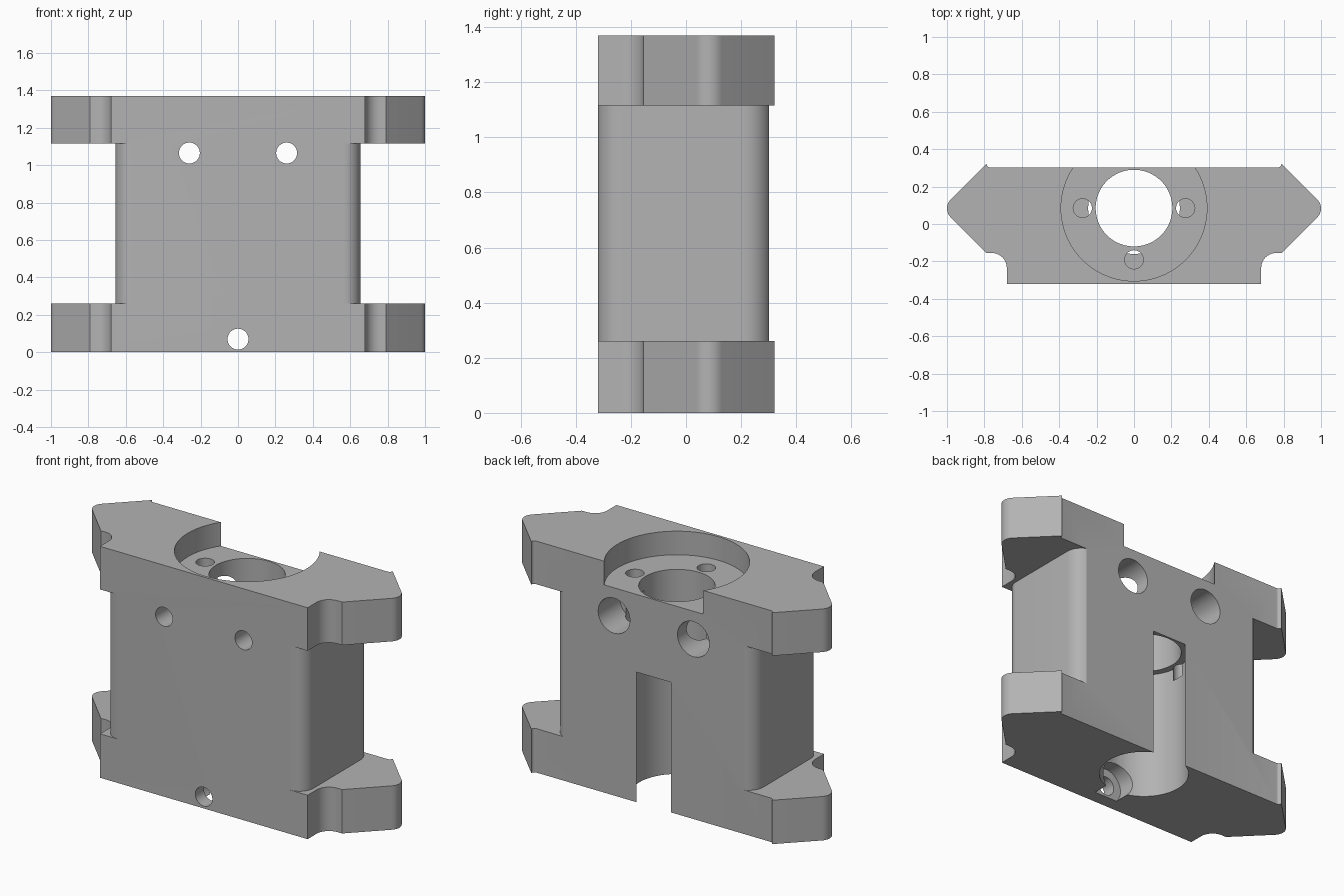
import bpy, bmesh, math
from math import radians, cos, sin
from mathutils import Matrix, Vector

cube = bpy.data.objects.get("Cube")
if cube:
    bpy.data.objects.remove(cube, do_unlink=True)

HEIGHT, FRONT, BACK = 1.37, -0.32, 0.302
BORE_Y = 0.085


def add_object(name, bm):
    bmesh.ops.recalc_face_normals(bm, faces=bm.faces)
    mesh = bpy.data.meshes.new(name)
    bm.to_mesh(mesh)
    bm.free()
    obj = bpy.data.objects.new(name, mesh)
    bpy.context.collection.objects.link(obj)
    return obj


def arc(cx, cy, r, start, end, steps=10):
    angles = [radians(start + (end - start) * i / steps) for i in range(steps + 1)]
    return [(cx + r * cos(a), cy + r * sin(a)) for a in angles]


def prism(name, outline, z0, z1):
    bm = bmesh.new()
    face = bm.faces.new([bm.verts.new((x, y, z0)) for x, y in outline])
    result = bmesh.ops.extrude_face_region(bm, geom=[face])
    verts = [v for v in result["geom"] if isinstance(v, bmesh.types.BMVert)]
    bmesh.ops.translate(bm, verts=verts, vec=(0, 0, z1 - z0))
    return add_object(name, bm)


def cylinder(name, r, start, end, segments=48):
    start, end = Vector(start), Vector(end)
    axis = end - start
    turn = Vector((0, 0, 1)).rotation_difference(axis).to_matrix().to_4x4()
    bm = bmesh.new()
    bmesh.ops.create_cone(bm, cap_ends=True, segments=segments, radius1=r, radius2=r,
                          depth=axis.length,
                          matrix=Matrix.Translation((start + end) / 2) @ turn)
    return add_object(name, bm)


# Full-height block with pointed, rounded arms
half = [(0.68, FRONT)]
half += arc(0.76, -0.235, 0.08, 180, 90)
half += [(0.79, -0.155)]
half += arc(0.934, 0.083, 0.066, -45, 45)
half += [(0.79, 0.32)]
half += arc(0.768, 0.322, 0.02, 0, -90, 5)
body = prism("bracket_body", half + [(-x, y) for x, y in reversed(half)], 0, HEIGHT)

cutters = []

# Side waists with rounded corners, between the upper and lower arms
waist = [(0.565, -0.5)] + arc(0.565, -0.23, 0.09, -90, 0)
waist += arc(0.555, 0.21, 0.1, 0, 67) + [(0.594, 0.5), (1.2, 0.5), (1.2, -0.5)]
for side in (1, -1):
    cutters.append(prism("waist_cutter", [(side * x, y) for x, y in waist], 0.26, 1.115))

# Stepped vertical bore: wide recess, through bore, lower bore open at the back
for name, r, z0, z1 in (("recess_cutter", 0.39, 1.23, 1.5),
                        ("lower_bore_cutter", 0.245, -0.1, 0.77),
                        ("bore_cutter", 0.205, 0.7, 1.3)):
    cutters.append(cylinder(name, r, (0, BORE_Y, z0), (0, BORE_Y, z1), 96))

# Three vertical screw holes in the recess floor
for x, y in ((0.275, BORE_Y), (-0.275, BORE_Y), (0, -0.19)):
    cutters.append(cylinder("screw_hole_cutter", 0.05, (x, y, 0.7), (x, y, 1.3), 32))

# Horizontal mounting holes with counterbores
for x, z, seat, end in ((0.26, 1.065, 0.1, 0.5), (-0.26, 1.065, 0.1, 0.5),
                        (0, 0.07, -0.24, 0)):
    cutters.append(cylinder("mount_hole_cutter", 0.056, (x, -0.5, z), (x, end, z), 32))
    cutters.append(cylinder("counterbore_cutter", 0.104, (x, seat, z), (x, end, z), 40))

# Carve the block
bpy.context.view_layer.objects.active = body
for cutter in cutters:
    cutter.hide_render = True
    mod = body.modifiers.new(cutter.name, "BOOLEAN")
    mod.operation, mod.solver, mod.object = "DIFFERENCE", "EXACT", cutter
    bpy.ops.object.modifier_apply(modifier=mod.name)
    bpy.data.objects.remove(cutter, do_unlink=True)

# Single grey material
grey = bpy.data.materials.new("plain_grey")
grey.use_nodes = True
colour = (0.45, 0.45, 0.45, 1)
grey.diffuse_color = colour
grey.node_tree.nodes["Principled BSDF"].inputs["Base Color"].default_value = colour
body.data.materials.clear()
body.data.materials.append(grey)
for poly in body.data.polygons:
    poly.material_index = 0

# Smooth curves, sharp edges
bpy.ops.object.select_all(action="DESELECT")
body.select_set(True)
bpy.ops.object.shade_smooth_by_angle(angle=radians(25))
